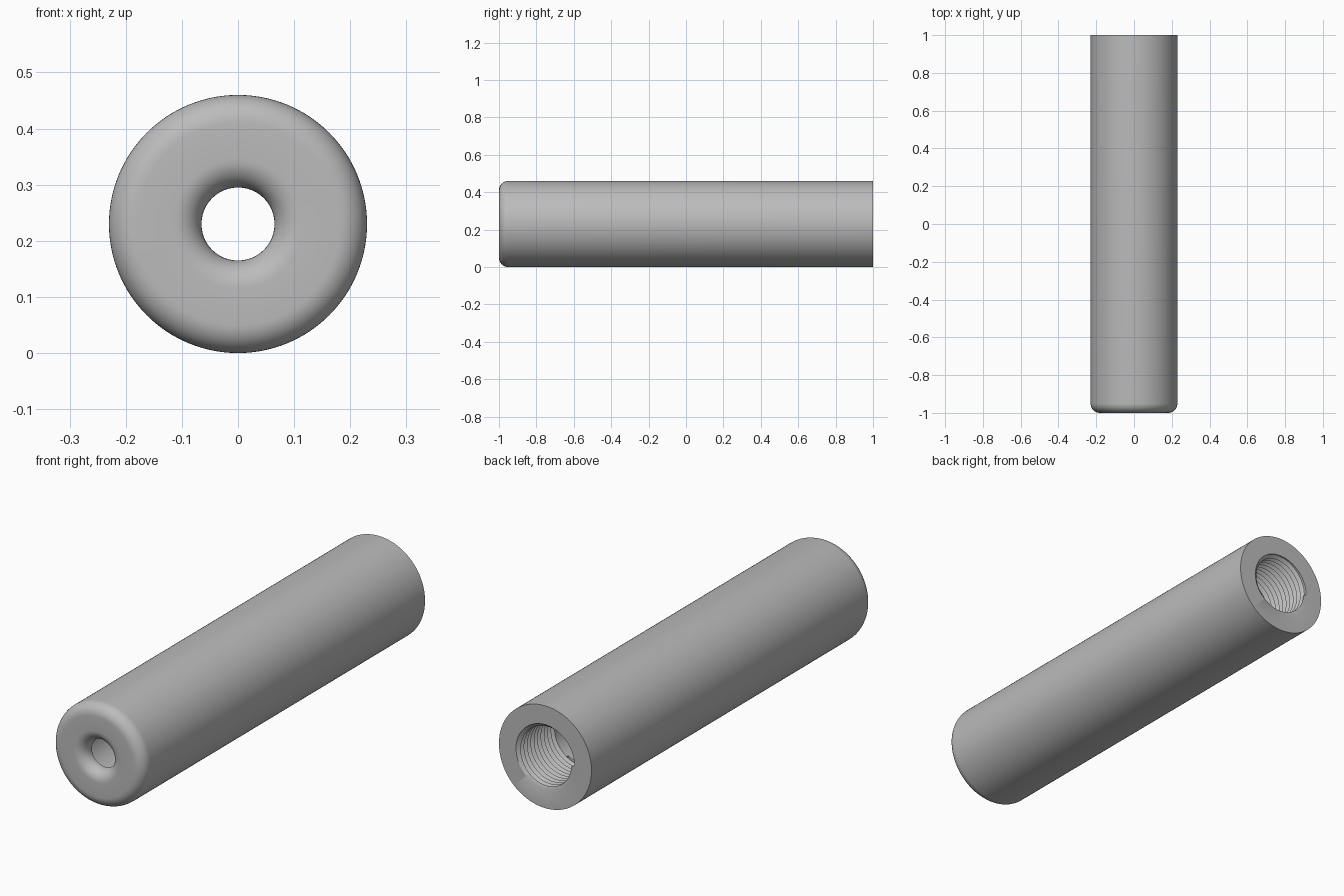
import bpy, bmesh
from math import sin, cos, pi

cube = bpy.data.objects.get("Cube")
if cube:
    bpy.data.objects.remove(cube)

SIDES = 128
R = 0.23                                   # outer radius, also axis height
BACK, FRONT = 1.0, -1.0
HOLE, BORE, MOUTH = 0.065, 0.13, 0.145     # radii of the openings
ROUND, LIP = 0.05, 0.055                   # fillet size, front wall thickness
PITCH, THREAD_END = 0.024, 0.74


def arc(cr, cy, start, end, steps=10):
    """Fillet points in the radius / length plane."""
    angles = [start + (end - start) * i / steps for i in range(steps + 1)]
    return [(cr + ROUND * cos(a), cy + ROUND * sin(a)) for a in angles]


# Profile from the threaded mouth, around the outside, into the smooth bore
profile = [(MOUTH, BACK), (R, BACK)]
profile += arc(R - ROUND, FRONT + ROUND, 0, -pi / 2)
profile += arc(HOLE + ROUND, FRONT + ROUND, -pi / 2, -pi)
profile += [(HOLE, FRONT + LIP), (BORE, FRONT + LIP), (BORE, THREAD_END)]

bm = bmesh.new()


def ring_point(r, y, col):
    a = 2 * pi * col / SIDES
    return bm.verts.new((r * cos(a), y, R + r * sin(a)))


# Body shell
shell = [[ring_point(r, y, c) for r, y in profile] for c in range(SIDES)]
for c in range(SIDES):
    a, b = shell[c], shell[(c + 1) % SIDES]
    for k in range(len(profile) - 1):
        bm.faces.new((a[k], a[k + 1], b[k + 1], b[k]))

# Helical thread: crest and root rows, run out at both ends
rows = 2 * int((BACK - THREAD_END) / PITCH) + 8


def thread_point(k, col):
    y = BACK + PITCH * (1.5 - k / 2 - col / SIDES)
    if y >= BACK:
        return ring_point(MOUTH, BACK, col)
    if y <= THREAD_END:
        return ring_point(BORE, THREAD_END, col)
    return ring_point(MOUTH if k % 2 else BORE, y, col)


thread = [[thread_point(k, c) for k in range(rows)] for c in range(SIDES)]
for c in range(SIDES):
    shift = 2 if c == SIDES - 1 else 0
    a, b = thread[c], thread[(c + 1) % SIDES]
    for k in range(rows - 1 - shift):
        bm.faces.new((a[k], a[k + 1], b[k + 1 + shift], b[k + shift]))

bmesh.ops.remove_doubles(bm, verts=bm.verts[:], dist=0.00005)
bmesh.ops.recalc_face_normals(bm, faces=bm.faces[:])

mesh = bpy.data.meshes.new("threaded_sleeve")
bm.to_mesh(mesh)
bm.free()
sleeve = bpy.data.objects.new("threaded_sleeve", mesh)
bpy.context.collection.objects.link(sleeve)

# Plain grey finish
grey = bpy.data.materials.new("plain_grey")
grey.use_nodes = True
color = (0.5, 0.5, 0.5, 1)
grey.diffuse_color = color
grey.node_tree.nodes["Principled BSDF"].inputs["Base Color"].default_value = color
mesh.materials.append(grey)

bpy.ops.object.select_all(action="DESELECT")
sleeve.select_set(True)
bpy.context.view_layer.objects.active = sleeve
bpy.ops.object.shade_smooth_by_angle(angle=pi / 6)
